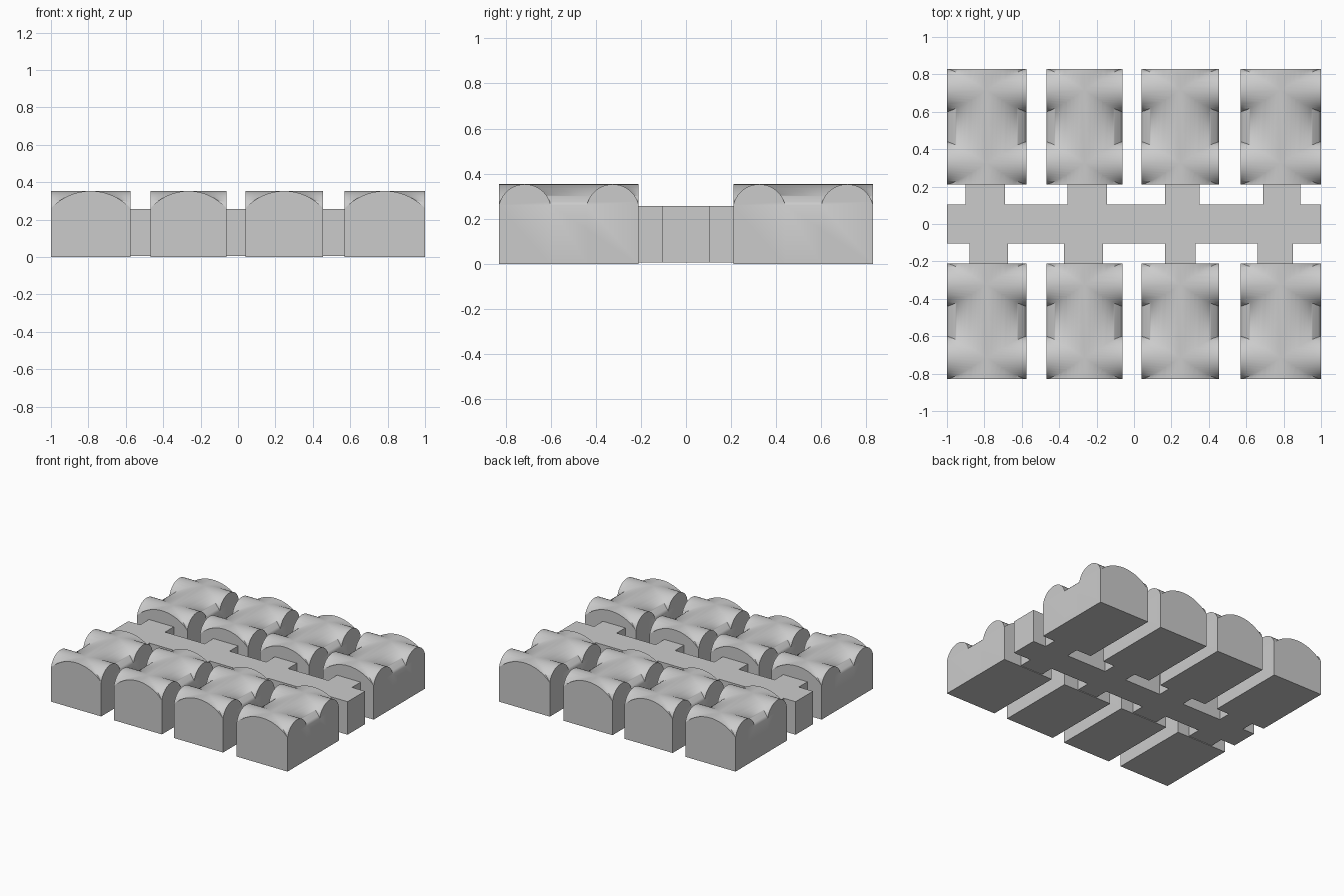
import bpy, math

if "Cube" in bpy.data.objects:
    bpy.data.objects.remove(bpy.data.objects["Cube"])

BASE, TOP = 0.26, 0.353


def solid(name, pts, place, a, b):
    """Extrude a closed 2D outline between a and b; place maps (u, v, w) to xyz."""
    n = len(pts)
    verts = [place(u, v, w) for w in (a, b) for u, v in pts]
    faces = [list(range(n)), list(range(2 * n - 1, n - 1, -1))]
    faces += [[i, i + n, (i + 1) % n + n, (i + 1) % n] for i in range(n)]
    me = bpy.data.meshes.new(name)
    me.from_pydata(verts, [], faces)
    ob = bpy.data.objects.new(name, me)
    bpy.context.collection.objects.link(ob)
    bpy.context.view_layer.objects.active = ob
    bpy.ops.object.select_all(action='DESELECT')
    ob.select_set(True)
    bpy.ops.object.mode_set(mode='EDIT')
    bpy.ops.mesh.select_all(action='SELECT')
    bpy.ops.mesh.normals_make_consistent(inside=False)
    bpy.ops.object.mode_set(mode='OBJECT')
    return ob


def arch(u0, u1, bottom, steps):
    """Rectangle with a circular-segment top."""
    c, h, s = (u0 + u1) / 2, (u1 - u0) / 2, TOP - BASE
    r = (h * h + s * s) / (2 * s)
    t = math.asin(min(1, h / r))
    pts = [(u0, bottom), (u1, bottom)]
    for i in range(steps + 1):
        a = t - 2 * t * i / steps
        pts.append((c + r * math.sin(a), TOP - r + r * math.cos(a)))
    return pts


def along_y(u, v, w): return (u, w, v)
def along_x(u, v, w): return (w, u, v)
def along_z(u, v, w): return (u, v, w)


# Vaulted rooms: one long barrel crossed by two short barrels
def room(name, x0, x1, side):
    ya, yb = sorted((0.21 * side, 0.83 * side))
    ob = solid(name, arch(x0, x1, 0, 24), along_y, ya, yb)
    for c0, c1 in ((ya, ya + 0.23), (yb - 0.23, yb)):
        barrel = solid("cross_barrel", arch(c0, c1, 0.0, 20), along_x, x0, x1)
        bpy.context.view_layer.objects.active = ob
        mod = ob.modifiers.new("union", 'BOOLEAN')
        mod.operation, mod.solver, mod.object = 'UNION', 'EXACT', barrel
        bpy.ops.object.modifier_apply(modifier=mod.name)
        bpy.data.objects.remove(barrel)
    bpy.ops.object.select_all(action='DESELECT')
    ob.select_set(True)
    bpy.context.view_layer.objects.active = ob
    bpy.ops.object.shade_smooth_by_angle(angle=math.radians(60))


for i, (x0, x1) in enumerate(((-1, -0.575), (-0.468, -0.062), (0.04, 0.455), (0.57, 1))):
    room(f"back_room_{i + 1}", x0, x1, 1)
    room(f"front_room_{i + 1}", x0, x1, -1)

# Central corridor with short side passages
front = ((-0.88, -0.675), (-0.375, -0.165), (0.165, 0.33), (0.66, 0.85))
back = ((-0.9, -0.69), (-0.355, -0.145), (0.165, 0.35), (0.69, 0.89))
W, E = 0.105, 0.21
outline = [(-1, -W)]
for a, b in front:
    outline += [(a, -W), (a, -E), (b, -E), (b, -W)]
outline += [(1, -W), (1, W)]
for a, b in reversed(back):
    outline += [(b, W), (b, E), (a, E), (a, W)]
outline.append((-1, W))
solid("corridor", outline, along_z, 0.005, 0.257)
